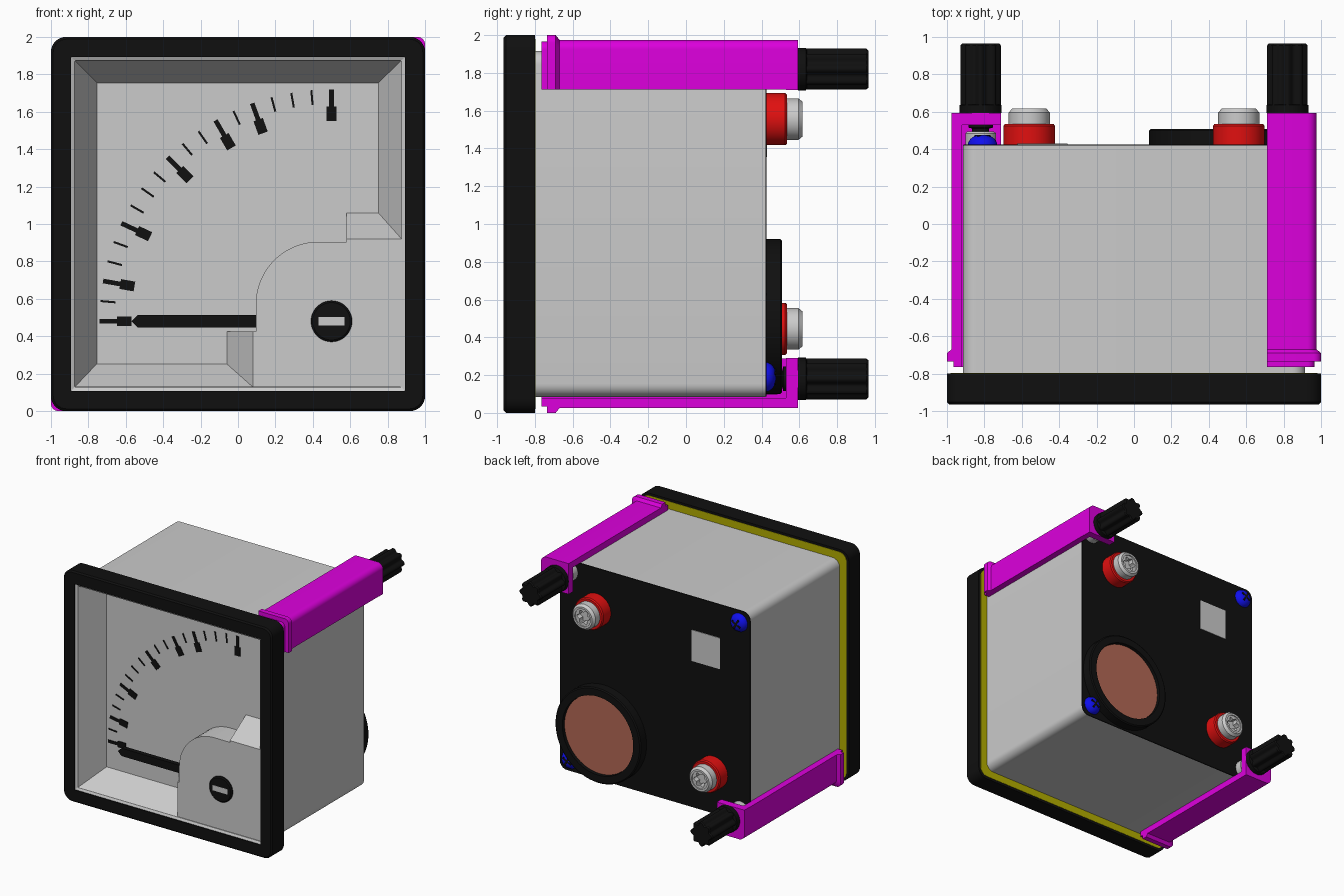
import bpy, bmesh
from math import sin, cos, pi, radians

if "Cube" in bpy.data.objects:
    bpy.data.objects.remove(bpy.data.objects["Cube"])

COLOURS = {"black": (0.005, 0.005, 0.005, 1), "magenta": (0.72, 0.0, 0.72, 1), "red": (0.75, 0.005, 0.005, 1),
           "blue": (0.005, 0.005, 0.85, 1), "yellow": (0.45, 0.42, 0.0, 1), "copper": (0.45, 0.14, 0.09, 1)}
MATS = {}
for key, rgba in COLOURS.items():
    MATS[key] = bpy.data.materials.new(key)
    MATS[key].diffuse_color = rgba


def shell(loops, cap=(True, True), ring=False):
    return loops, cap, ring


def part(name, colour, *shells, face_front=False):
    """Bridge each shell's loops into a surface and make one object."""
    bm = bmesh.new()
    last = None
    for loops, cap, ring in shells:
        vs = [[bm.verts.new(p) for p in loop] for loop in loops]
        n = len(vs[0])
        pairs = list(zip(vs, vs[1:])) + ([(vs[-1], vs[0])] if ring else [])
        for a, b in pairs:
            for i in range(n):
                j = (i + 1) % n
                bm.faces.new((a[i], a[j], b[j], b[i]))
        if not ring:
            if cap[0]:
                last = bm.faces.new(vs[0])
            if cap[1] and len(vs) > 1:
                last = bm.faces.new(vs[-1])
    bmesh.ops.remove_doubles(bm, verts=bm.verts, dist=1e-5)
    bmesh.ops.recalc_face_normals(bm, faces=bm.faces)
    if face_front and last.normal.y > 0:
        bmesh.ops.reverse_faces(bm, faces=bm.faces)
    me = bpy.data.meshes.new(name)
    bm.to_mesh(me)
    bm.free()
    ob = bpy.data.objects.new(name, me)
    bpy.context.collection.objects.link(ob)
    if colour:
        me.materials.append(MATS[colour])
    bpy.ops.object.select_all(action='DESELECT')
    ob.select_set(True)
    bpy.context.view_layer.objects.active = ob
    bpy.ops.object.shade_smooth_by_angle(angle=radians(32))
    return ob


def at(loop, y):
    return [(x, y, z) for x, z in loop]


def arc(cx, cz, r, a0, a1, n=8):
    return [(cx + r * cos(radians(a0 + (a1 - a0) * i / n)),
             cz + r * sin(radians(a0 + (a1 - a0) * i / n))) for i in range(n + 1)]


def rrect(h, r, cx=0, cz=1):
    k = h - r
    return [p for q, (sx, sz) in enumerate(((1, 1), (-1, 1), (-1, -1), (1, -1)))
            for p in arc(cx + sx * k, cz + sz * k, r, 90 * q, 90 * q + 90)]


def circle(c, r, n=48, wave=0.0, lobes=0):
    return [(c[0] + (r + wave * cos(lobes * t)) * cos(t), c[1] + (r + wave * cos(lobes * t)) * sin(t))
            for t in (2 * pi * i / n for i in range(n))]


def lathe(c, profile, n=48):
    return shell([at(circle(c, r, n), y) for r, y in profile])


def bar(c, angle, r0, r1, w, y0, y1):
    """Box along a ray from c between radii r0 and r1."""
    ca, sa = cos(angle), sin(angle)
    quad = [(c[0] + r * ca - o * sa, c[1] + r * sa + o * ca)
            for r, o in ((r0, -w / 2), (r1, -w / 2), (r1, w / 2), (r0, w / 2))]
    return shell([at(quad, y0), at(quad, y1)])


# Front frame, lip and rear gasket
part("front_frame", "black", shell([at(rrect(0.892, 0.004), -0.965), at(rrect(0.988, 0.07), -0.965),
     at(rrect(1.0, 0.08), -0.953), at(rrect(1.0, 0.08), -0.80), at(rrect(0.905, 0.05), -0.80)], ring=True))
part("window_lip", None, shell([at(rrect(0.893, 0.004), -0.955), at(rrect(0.873, 0.004), -0.945),
     at(rrect(0.873, 0.004), -0.935), at(rrect(0.893, 0.004), -0.935)], ring=True))
part("gasket", "yellow", shell([at(rrect(0.98, 0.07), -0.80), at(rrect(0.98, 0.07), -0.797),
     at(rrect(0.91, 0.07), -0.797), at(rrect(0.91, 0.07), -0.80)], ring=True))

# Case and back plate
case = rrect(0.915, 0.07)
part("case", None, shell([at(case, -0.80), at(case, 0.42)], cap=(False, True)))
part("back_plate", "black", shell([at(case, 0.42), at(rrect(0.912, 0.067), 0.425)]))

# Dial recess with sloping walls, and the movement cover in its corner
curve = arc(0.43, 0.57, 0.335, 90, 180, 16)
front = [(-0.873, 0.128), (-0.873, 1.875), (0.875, 1.875), (0.875, 0.92), (0.58, 0.92), (0.58, 0.905)] \
    + curve + [(0.095, 0.425), (0.08, 0.425), (0.08, 0.128)]
back = [(-0.755, 0.252), (-0.755, 1.755), (0.75, 1.755), (0.75, 1.06), (0.58, 1.06), (0.58, 0.905)] \
    + curve + [(0.095, 0.425), (-0.06, 0.425), (-0.06, 0.252)]
part("dial_recess", None, shell([at(front, -0.94), at(back, -0.72)], cap=(False, True)), face_front=True)
cover = front[3:] + [(0.875, 0.128)]
part("movement_cover", None, shell([at(cover, -0.94)], cap=(True, False)), face_front=True)

# Scale marks every five degrees, heavier at the main divisions
pivot = (0.5, 0.48)
marks = []
for deg in range(0, 91, 5):
    a = radians(180 - deg)
    major = deg in (0, 10, 25, 45, 60, 70, 90)
    marks.append(bar(pivot, a, 1.145 if major else 1.16, 1.24, 0.025 if major else 0.011, -0.725, -0.719))
    if major:
        marks.append(bar(pivot, a, 1.07, 1.147, 0.053, -0.726, -0.719))
part("scale_marks", "black", *marks)

# Needle and zero-adjust screw
needle = [(0.12, 0.446), (0.12, 0.514), (-0.535, 0.514), (-0.57, 0.48), (-0.535, 0.446)]
part("needle", "black", shell([at(needle, -0.83), at(needle, -0.79)]))
part("zero_screw", "black", lathe(pivot, [(0.11, -0.935), (0.11, -0.95), (0.10, -0.958)]))
part("zero_screw_slot", None, bar(pivot, 0, -0.07, 0.07, 0.046, -0.960, -0.95))

# Round vent housing with copper disc, and rear label
vent = (0.49, 0.51)
part("vent_ring", "black", shell([at(circle(vent, r, 64), y) for r, y in
     ((0.41, 0.42), (0.41, 0.50), (0.40, 0.508), (0.34, 0.508), (0.34, 0.42))], ring=True))
part("vent_disc", "copper", lathe(vent, [(0.338, 0.43), (0.338, 0.48)], 64))
part("rear_label", None, shell([at(rrect(0.135, 0.003, -0.49, 1.49), y) for y in (0.42, 0.43)]))


def ell(outer, r):
    """L-shaped section hugging a case corner."""
    k = outer - r
    return [(0.71, outer)] + arc(k, k, r, 90, 0) + [(outer, 0.712), (0.92, 0.712), (0.92, 0.92), (0.71, 0.92)]


# Fittings repeated half a turn about the case axis
for s, tag in ((1, "upper"), (-1, "lower")):
    def turn(loop):
        return [(s * x, 1 + s * z) for x, z in loop]

    # Terminal: red collar and socket-headed bolt
    c = turn([(0.56, 0.555)])[0]
    part(tag + "_terminal_collar", "red", lathe(c, [(0.138, 0.42), (0.138, 0.525), (0.13, 0.535)]))
    bolt = [at(circle(c, r), y) for r, y in
            ((0.11, 0.53), (0.11, 0.595), (0.092, 0.617), (0.075, 0.617), (0.075, 0.607))]
    bolt += [at(circle(c, 0.052, 48, 0.01, 6), y) for y in (0.607, 0.56)]
    part(tag + "_terminal_bolt", None, shell(bolt))

    # Domed case screw with cross slot
    c = turn([(-0.81, 0.81)])[0]
    part(tag + "_case_screw", "blue", lathe(c, [(0.078, 0.42), (0.078, 0.432), (0.065, 0.455), (0.045, 0.469),
                                                (0.02, 0.476)], 32))
    part(tag + "_case_screw_slot", "black", *[bar(c, radians(d), -0.045, 0.045, 0.016, 0.46, 0.477)
                                              for d in (30, 120)])

    # Mounting clip: angle bar, front hook and end block
    end = turn([(0.71, 0.71), (0.71, 0.975)] + arc(0.925, 0.925, 0.05, 90, 0) + [(0.975, 0.71)])
    section, hook = turn(ell(0.975, 0.05)), turn(ell(1.0, 0.04))
    thin = turn(ell(0.965, 0.04))
    part(tag + "_clip", "magenta",
         shell([at(thin, -0.765), at(thin, -0.735), at(hook, -0.735), at(hook, -0.69), at(section, -0.67),
                at(section, 0.54)]),
         shell([at(end, 0.53), at(end, 0.593)]))

    # Ribbed thumb screw, its tip and pressure pad
    c = turn([(0.82, 0.82)])[0]
    ribs = circle(c, 0.097, 96, 0.011, 8)
    part(tag + "_thumb_screw", "black", lathe(c, [(0.112, 0.593), (0.112, 0.635), (0.10, 0.64)]),
         shell([at(ribs, 0.63), at(ribs, 0.955), at(circle(c, 0.088, 96, 0.011, 8), 0.965)]),
         lathe(c, [(0.045, 0.48), (0.045, 0.51), (0.065, 0.515), (0.065, 0.54)]))
    part(tag + "_pressure_pad", None, lathe(c, [(0.082, 0.42), (0.082, 0.485), (0.07, 0.495)], 32))

for m in bpy.data.materials:
    if m.users and not m.is_grease_pencil:
        m.use_nodes = True
        m.node_tree.nodes["Principled BSDF"].inputs["Base Color"].default_value = m.diffuse_color
